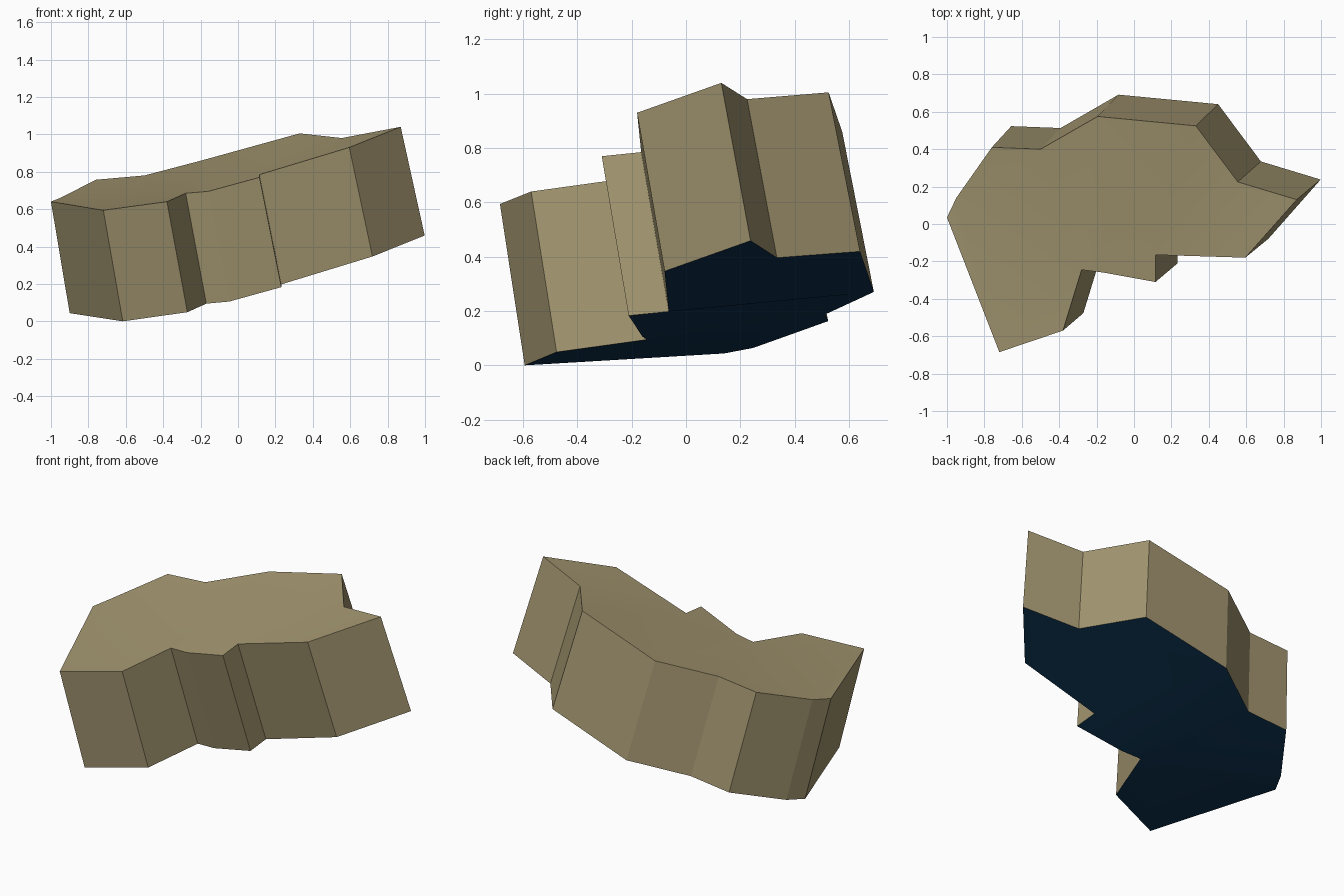
import bpy
import bmesh
from mathutils import Vector

if "Cube" in bpy.data.objects:
    bpy.data.objects.remove(bpy.data.objects["Cube"])


def material(name, rgb):
    m = bpy.data.materials.new(name)
    m.diffuse_color = (*rgb, 1.0)
    m.use_nodes = True
    m.node_tree.nodes["Principled BSDF"].inputs["Base Color"].default_value = m.diffuse_color
    return m


# Outline of the gently bent upper surface, counter-clockwise from the left tip
TOP = [
    (-1.00, 0.035, 0.64), (-0.72, -0.685, 0.594), (-0.38, -0.57, 0.64),
    (-0.28, -0.245, 0.685), (-0.16, -0.26, 0.695), (0.115, -0.31, 0.77),
    (0.115, -0.165, 0.785), (0.595, -0.18, 0.93), (0.87, 0.13, 1.04),
    (0.555, 0.225, 0.98), (0.33, 0.525, 1.005), (-0.195, 0.575, 0.86),
    (-0.50, 0.40, 0.78), (-0.76, 0.41, 0.757), (-0.95, 0.14, 0.66),
]
# Panels of the bent surface, as outline indices
PANELS = [(0, 1, 2, 3, 14), (14, 3, 12, 13), (3, 4, 11, 12),
          (4, 5, 6, 11), (6, 9, 10, 11), (6, 7, 8, 9)]


def lower(p):
    """Point on the underside, pushed through the slanted thickness."""
    x, y, z = p
    return Vector((x + 0.115 + 0.015 * x, y + 0.105 + 0.02 * y,
                   z - 0.588 + 0.008 * x))


bm = bmesh.new()
up = [bm.verts.new(p) for p in TOP]
down = [bm.verts.new(lower(p)) for p in TOP]

# Upper surface and underside, softly shaded
for panel in PANELS:
    f = bm.faces.new([up[i] for i in panel])
    f.smooth = True
    f = bm.faces.new([down[i] for i in reversed(panel)])
    f.smooth = True
    f.material_index = 1

# Flat side walls
n = len(TOP)
for i in range(n):
    j = (i + 1) % n
    bm.faces.new((up[i], down[i], down[j], up[j]))

bmesh.ops.recalc_face_normals(bm, faces=bm.faces)
mesh = bpy.data.meshes.new("slab")
bm.to_mesh(mesh)
bm.free()

slab = bpy.data.objects.new("slab", mesh)
mesh.materials.append(material("tan", (0.36, 0.30, 0.16)))
mesh.materials.append(material("dark navy", (0.004, 0.03, 0.075)))
bpy.context.collection.objects.link(slab)
